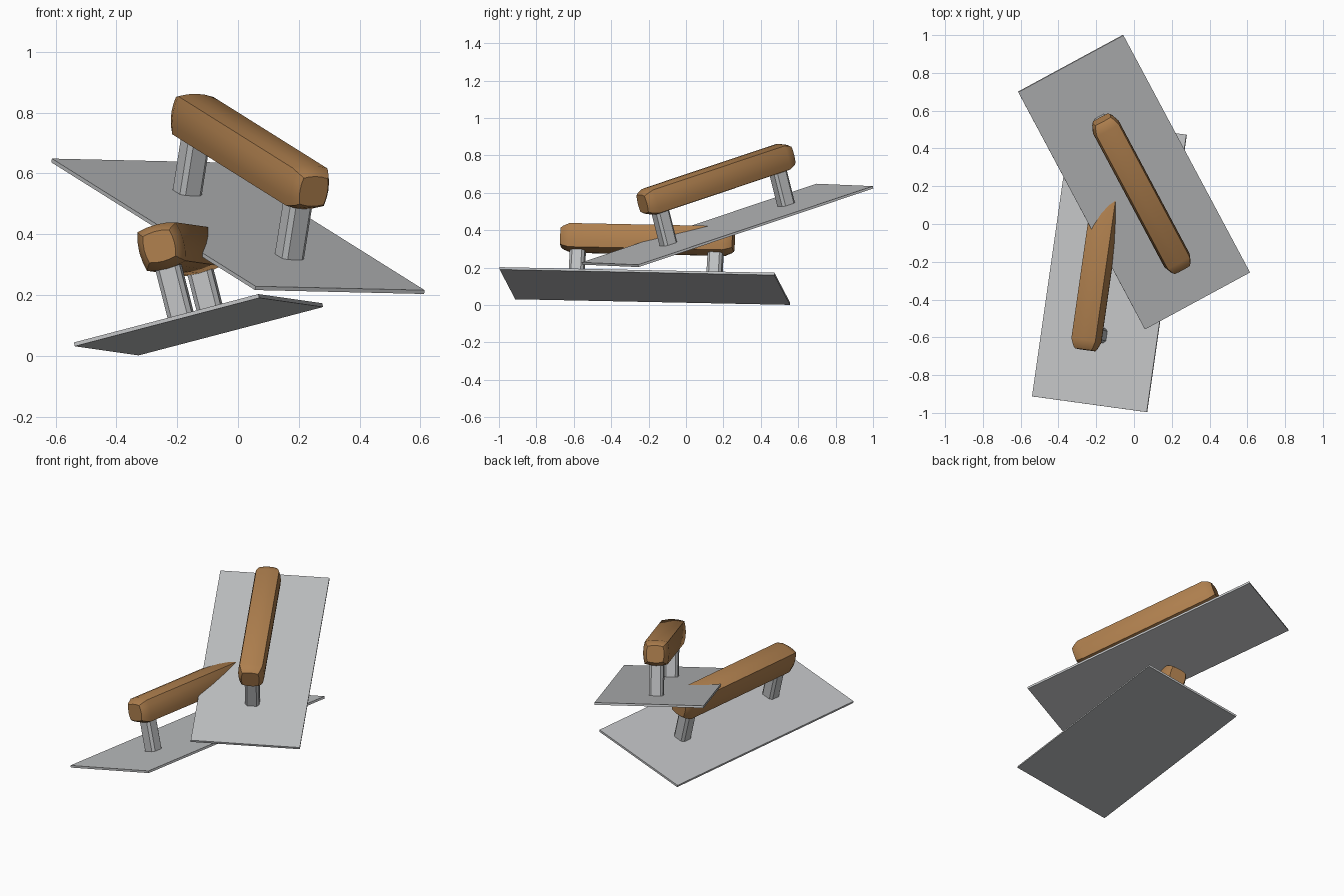
import bpy, bmesh, math
from mathutils import Matrix, Vector

cube = bpy.data.objects.get("Cube")
if cube:
    bpy.data.objects.remove(cube, do_unlink=True)


def material(name, rgb):
    m = bpy.data.materials.new(name)
    m.use_nodes = True
    m.diffuse_color = (*rgb, 1)
    m.node_tree.nodes["Principled BSDF"].inputs["Base Color"].default_value = (*rgb, 1)
    return m


STEEL = material("steel grey", (0.53, 0.54, 0.55))
WOOD = material("brown wood", (0.42, 0.21, 0.075))


def finish(name, bm, mat, frame, angle):
    bmesh.ops.recalc_face_normals(bm, faces=bm.faces)
    mesh = bpy.data.meshes.new(name)
    bm.to_mesh(mesh)
    bm.free()
    mesh.materials.append(mat)
    ob = bpy.data.objects.new(name, mesh)
    bpy.context.collection.objects.link(ob)
    ob.matrix_world = frame
    bpy.ops.object.select_all(action='DESELECT')
    ob.select_set(True)
    bpy.context.view_layer.objects.active = ob
    bpy.ops.object.shade_smooth_by_angle(angle=math.radians(angle))
    return ob


def box(name, centre, size, frame, bevel=0):
    bm = bmesh.new()
    bmesh.ops.create_cube(bm, size=1, matrix=Matrix.Translation(centre) @ Matrix.Diagonal((*size, 1)))
    if bevel:
        uprights = [e for e in bm.edges
                    if abs(e.verts[0].co.z - e.verts[1].co.z) > size[2] / 2]
        bmesh.ops.bevel(bm, geom=uprights, offset=bevel, segments=1, affect='EDGES')
    return finish(name, bm, STEEL, frame, 30)


def section(width, height, bulge, steps=4):
    # square outline whose four sides swell outwards
    pts = []
    for side in range(4):
        a = side * math.pi / 2
        for i in range(steps):
            t = 2 * i / steps - 1
            x, y = 1 - bulge * t * t, t * (1 - bulge)
            pts.append(((x * math.cos(a) - y * math.sin(a)) * width / 2,
                        (x * math.sin(a) + y * math.cos(a)) * height / 2))
    return pts


def handle(name, frame, length=0.93, height=0.257):
    bm = bmesh.new()
    half = length / 2
    outline = section(0.152, 0.15, 0.13)
    # distance from the end and scale of each ring
    ends = [(0.0, 0.68), (0.012, 0.8), (0.05, 1.0)]
    stations = [(-half + d, s) for d, s in ends] + [(half - d, s) for d, s in reversed(ends)]
    rings = [[bm.verts.new((x * s, y, height + z * s)) for x, z in outline] for y, s in stations]
    n = len(outline)
    for a, b in zip(rings, rings[1:]):
        for i in range(n):
            bm.faces.new((a[i], a[(i + 1) % n], b[(i + 1) % n], b[i]))
    bm.faces.new(rings[0])
    bm.faces.new(rings[-1])
    return finish(name, bm, WOOD, frame, 35)


def trowel(prefix, centre, along, across):
    # local axes: x across the blade, y along it, z out of its top
    u = Vector(along).normalized()
    v = Vector(across)
    v = (v - u * v.dot(u)).normalized()
    n = v.cross(u)
    frame = Matrix.Translation(centre) @ Matrix((v, u, n)).transposed().to_4x4()
    box(prefix + "_blade", (0, 0, 0), (0.633, 1.484, 0.013), frame)
    for label, side in (("front", -1), ("back", 1)):
        box(f"{prefix}_{label}_post", (0, side * 0.372, 0.105), (0.082, 0.08, 0.21), frame, 0.014)
    handle(prefix + "_handle", frame)


trowel("upper_trowel", (0, 0.222, 0.426), (-0.67, 1.255, 0.42), (0.555, 0.3, -0.013))
trowel("lower_trowel", (-0.13, -0.22, 0.102), (0.21, 1.47, -0.03), (0.61, -0.085, 0.16))
